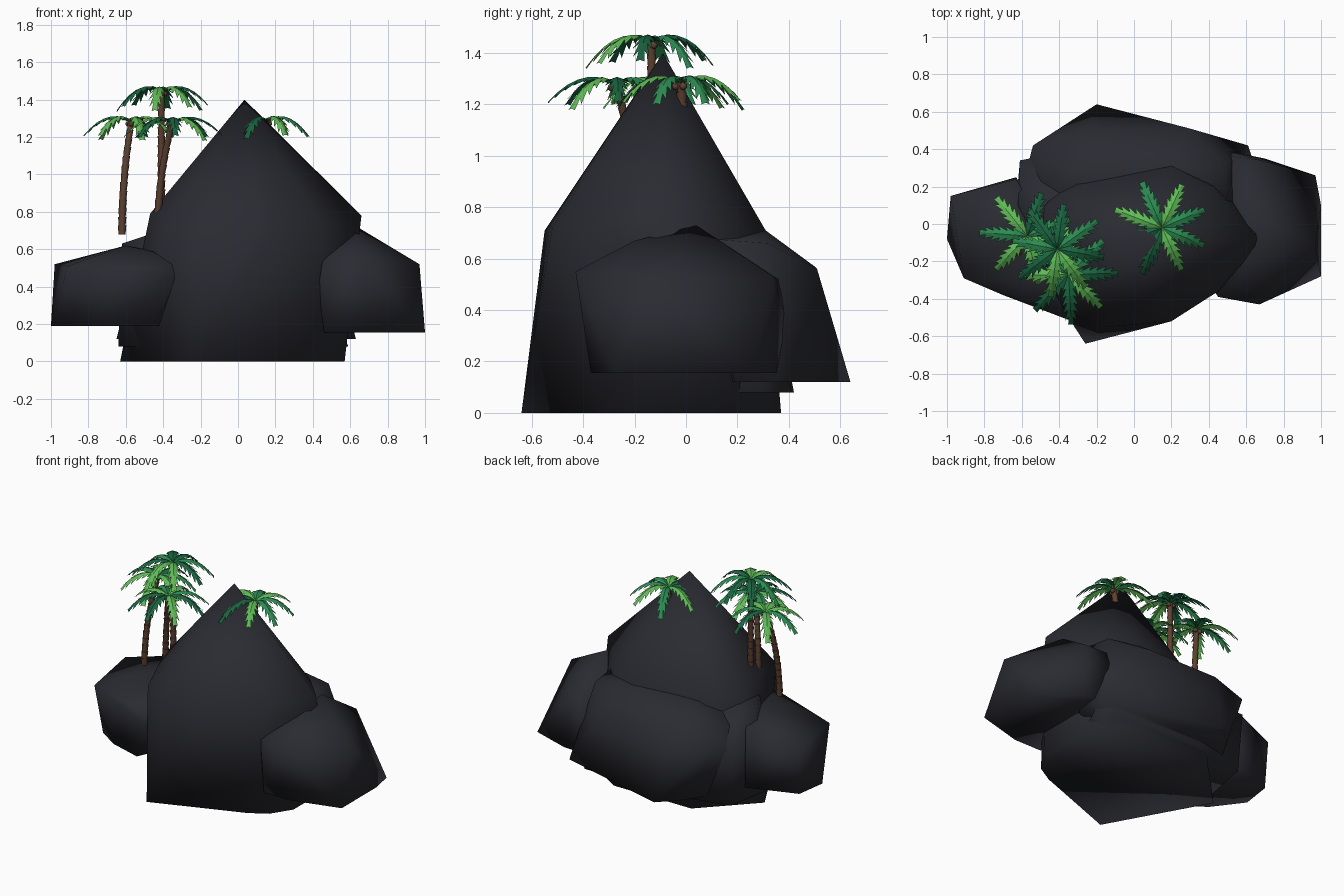
import bpy, bmesh, math, random
from mathutils import Vector

if "Cube" in bpy.data.objects:
    bpy.data.objects.remove(bpy.data.objects["Cube"])

random.seed(4)


def material(name, rgb):
    m = bpy.data.materials.new(name)
    m.diffuse_color = (*rgb, 1)
    m.use_nodes = True
    m.node_tree.nodes["Principled BSDF"].inputs["Base Color"].default_value = m.diffuse_color
    return m


STONE = material("dark stone", (0.023, 0.024, 0.031))
BARK = material("brown bark", (0.112, 0.053, 0.030))
GREENS = [material("deep green", (0.010, 0.125, 0.050)),
          material("mid green", (0.025, 0.260, 0.085)),
          material("light green", (0.115, 0.500, 0.095))]


def finish(bm, name, mats, angle=None):
    me = bpy.data.meshes.new(name)
    bm.to_mesh(me)
    bm.free()
    for m in mats:
        me.materials.append(m)
    if angle:
        me.shade_smooth()
        me.set_sharp_from_angle(angle=math.radians(angle))
    ob = bpy.data.objects.new(name, me)
    bpy.context.collection.objects.link(ob)
    return ob


def rock(name, floor, upper, base):
    """Smooth-shaded boulder: hull of upper corners and a flat base outline."""
    bm = bmesh.new()
    for p in upper:
        bm.verts.new(p)
    for x, y in base:
        bm.verts.new((x, y, floor))
    res = bmesh.ops.convex_hull(bm, input=bm.verts[:])
    junk = {v for v in res["geom_interior"] + res["geom_unused"]
            if isinstance(v, bmesh.types.BMVert)}
    bmesh.ops.delete(bm, geom=list(junk), context='VERTS')
    bmesh.ops.recalc_face_normals(bm, faces=bm.faces[:])
    return finish(bm, name, [STONE], 179)


# Rocks
rock("peak_rock", 0,
     [(.035, -.09, 1.4), (.66, -.08, .78), (.64, -.14, .62), (.42, .2, .72),
      (.2, .31, .71), (-.3, .2, .72), (-.47, .1, .72), (-.47, -.15, .79),
      (-.37, -.47, .72), (-.15, -.55, .71), (.1, -.53, .73),
      (.2, -.52, .72), (.45, -.36, .72)],
     [(.57, -.2), (.57, .2), (.3, .37), (-.3, .37), (-.63, .03),
      (-.26, -.64), (.36, -.41), (.48, -.34)])
rock("back_rock", .12,
     [(-.25, .5, .57), (.3, .51, .56), (.48, .32, .66), (.2, .31, .71),
      (-.2, .28, .70), (-.54, .42, .55), (.5, .05, .68), (-.45, 0, .62)],
     [(-.34, .5), (-.2, .64), (.61, .42), (.63, .36), (.61, .19), (-.65, 0)])
rock("low_rock", .08,
     [(-.62, .1, .63), (-.61, .34, .5), (-.46, .1, .68), (-.5, -.1, .67),
      (-.4, -.3, .6), (.4, .3, .5)],
     [(-.64, 0), (-.58, .33), (-.2, .42), (.5, .41), (.59, .3), (.3, -.3),
      (-.5, -.2)])
rock("left_rock", .19,
     [(-.98, .15, .52), (-.91, -.29, .51), (-.63, .24, .59),
      (-.6, -.05, .62), (-.38, -.2, .58), (-.47, -.3, .59),
      (-.33, -.5, .52), (-.33, -.52, .46), (-.7, -.38, .5)],
     [(-1, -.08), (-.97, .13), (-.85, -.28), (-.7, -.38), (-.47, -.45),
      (-.35, -.2), (-.63, .25)])
rock("right_rock", .155,
     [(.97, -.12, .52), (.68, .34, .53), (.63, -.2, .67), (.62, .04, .73),
      (.53, .36, .52), (.5, .39, .36), (.67, -.43, .55),
      (.45, -.39, .53), (.43, -.36, .4)],
     [(1, -.28), (1, .1), (.97, .26), (.7, .35), (.5, .36), (.46, -.37),
      (.67, -.37)])


def trunk(name, foot, top):
    """Bent trunk made of stacked flared rings."""
    a, b = Vector(foot), Vector(top)
    ctrl = Vector((a.x, a.y, (a.z + b.z) / 2))
    n = max(3, round((b - a).length / .048))
    path = [a * (1 - t) ** 2 + ctrl * 2 * t * (1 - t) + b * t * t
            for t in (i / n for i in range(n + 1))]
    bm = bmesh.new()
    for i in range(n):
        r = .021 - .004 * i / n
        loops = []
        for p, s in ((path[i], .88), (path[i + 1], 1.08)):
            loops.append([bm.verts.new((p.x + r * s * math.cos(k * math.pi / 5),
                                        p.y + r * s * math.sin(k * math.pi / 5),
                                        p.z)) for k in range(10)])
        lo, hi = loops
        for k in range(10):
            j = (k + 1) % 10
            bm.faces.new((lo[k], lo[j], hi[j], hi[k]))
        bm.faces.new(lo[::-1])
        bm.faces.new(hi)
    # coconuts under the crown
    for k in range(3):
        c = k * 2.1 + .5
        nut = bmesh.ops.create_icosphere(bm, subdivisions=2, radius=.015)
        bmesh.ops.translate(bm, verts=nut["verts"], vec=b + Vector(
            (.02 * math.cos(c), .02 * math.sin(c), -.014)))
    finish(bm, name, [BARK], 40)


def crown(name, centre, turn, tones, teeth=7):
    """Ring of drooping saw-edged fronds, one tone per frond."""
    c = Vector(centre)
    bm = bmesh.new()
    for f, tone in enumerate(tones):
        ang = turn + f * math.tau / len(tones) + random.uniform(-.06, .06)
        size = random.uniform(.24, .27)
        droop = random.uniform(.225, .265)
        out = Vector((math.cos(ang), math.sin(ang), 0))
        side = Vector((-out.y, out.x, 0))

        def point(t, w):
            return (c + out * size * t + side * w
                    + Vector((0, 0, .16 * t - droop * t * t - .35 * abs(w))))

        def width(t):
            return .046 * math.sin(math.pi * min(1, .12 + .88 * t)) ** .6

        for s in (-1, 1):
            for i in range(teeth):
                t0, t1 = i / teeth, (i + 1) / teeth
                tip = min(1, t1 + .06)
                w0, w1 = .45 * width(t0), .45 * width(t1)
                quad = [point(t0, 0), point(t0, s * w0),
                        point(tip, s * width((t0 + t1) / 2)),
                        point(t1, s * w1), point(t1, 0)]
                vs = [bm.verts.new(q) for q in (quad if s < 0 else quad[::-1])]
                bm.faces.new(vs).material_index = tone
    bmesh.ops.remove_doubles(bm, verts=bm.verts[:], dist=.0005)
    finish(bm, name, GREENS)


# Palms: foot, top, crown turn, frond tones counter-clockwise
palms = {
    "left_palm": ((-.62, -.15, .68), (-.57, -.065, 1.285), .4,
                  (1, 0, 2, 1, 2, 2, 2)),
    "tall_palm": ((-.41, -.13, .68), (-.41, -.135, 1.445), .6,
                  (1, 0, 0, 1, 0, 2, 2, 0)),
    "near_palm": ((-.43, -.19, .68), (-.35, -.27, 1.28), .05,
                  (0, 1, 2, 1, 2, 0, 0, 2)),
    "peak_palm": ((.14, -.015, 1.17), (.15, -.02, 1.285), .39,
                  (1, 2, 1, 2, 0, 0, 2, 1)),
}
for name, (foot, top, turn, tones) in palms.items():
    trunk(name + "_trunk", foot, top)
    crown(name + "_crown", top, turn, tones)
